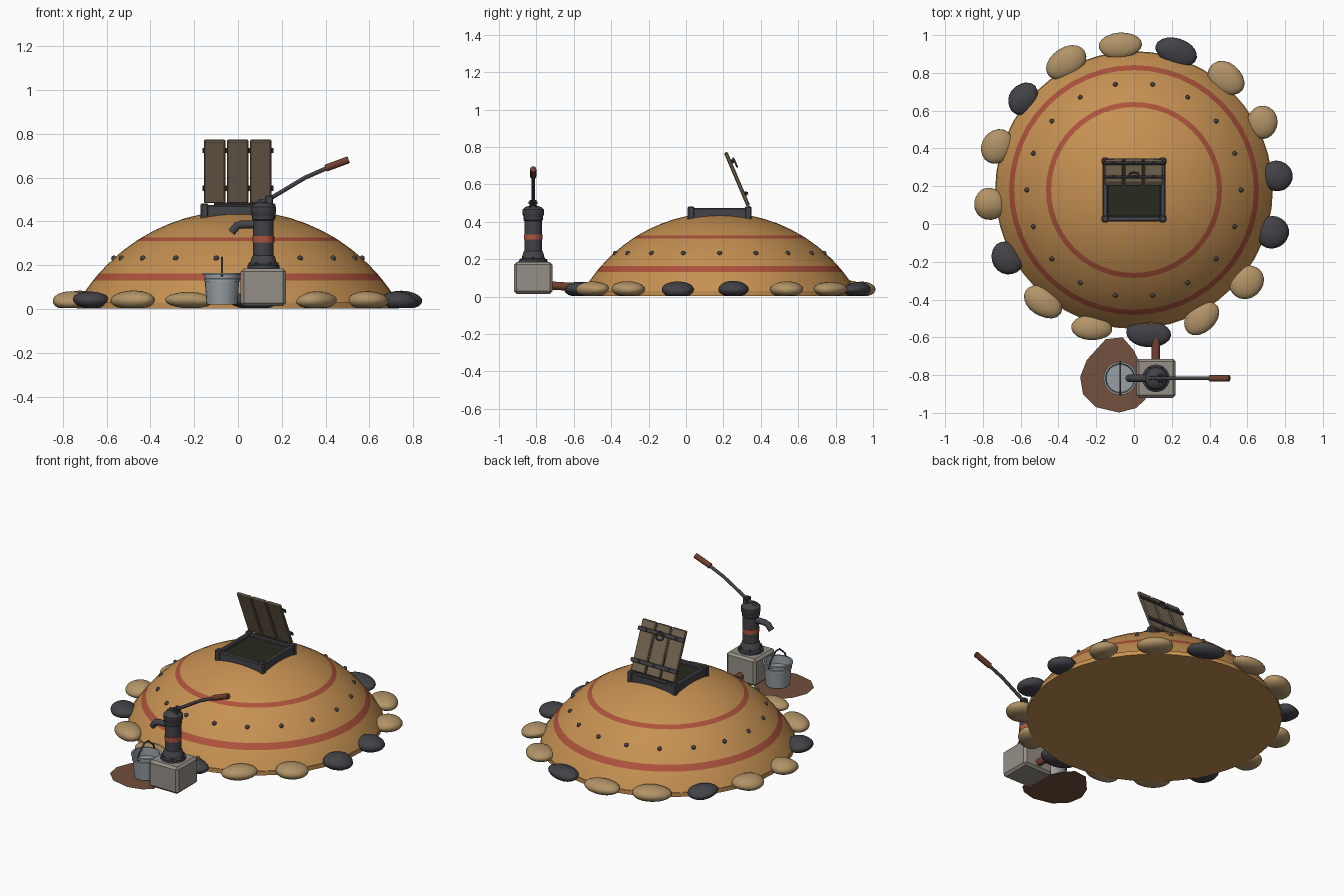
import bpy, bmesh, random
from math import sin, cos, pi, radians, sqrt
from mathutils import Vector, Matrix

random.seed(4)
old = bpy.data.objects.get("Cube")
if old:
    bpy.data.objects.remove(old)


def material(name, r, g, b, rough=0.8):
    m = bpy.data.materials.new(name)
    m.use_nodes = True
    m.diffuse_color = (r, g, b, 1)
    node = m.node_tree.nodes["Principled BSDF"]
    node.inputs["Base Color"].default_value = (r, g, b, 1)
    node.inputs["Roughness"].default_value = rough
    return m


GOLD = material("ochre clay", 0.565, 0.283, 0.085)
RED = material("red paint", 0.42, 0.085, 0.045)
TAN = material("tan stone", 0.445, 0.296, 0.138)
DARK = material("dark iron", 0.056, 0.054, 0.064)
WOOD = material("weathered wood", 0.18, 0.133, 0.082)
CONCRETE = material("concrete", 0.305, 0.275, 0.245)
MUD = material("wet mud", 0.171, 0.08, 0.047)
COPPER = material("red brown", 0.165, 0.05, 0.028)
STEEL = material("galvanised steel", 0.31, 0.342, 0.37)
HOLE = material("hatch shadow", 0.021, 0.023, 0.013)


def finish(bm, name, mats, loc=(0, 0, 0), angle=40):
    mesh = bpy.data.meshes.new(name)
    bm.to_mesh(mesh)
    bm.free()
    ob = bpy.data.objects.new(name, mesh)
    bpy.context.collection.objects.link(ob)
    ob.location = loc
    for m in mats:
        mesh.materials.append(m)
    smooth(ob, angle)
    return ob


def smooth(ob, angle=40):
    bpy.ops.object.select_all(action="DESELECT")
    ob.select_set(True)
    bpy.context.view_layer.objects.active = ob
    bpy.ops.object.shade_smooth_by_angle(angle=radians(angle))


def box(name, size, loc, mat, bevel=0.006, parent=None):
    bm = bmesh.new()
    bmesh.ops.create_cube(bm, size=1, matrix=Matrix.Diagonal((*size, 1)))
    if bevel:
        bmesh.ops.bevel(bm, geom=bm.edges[:], offset=bevel, segments=1, affect="EDGES")
    ob = finish(bm, name, [mat], loc, 25)
    ob.parent = parent
    return ob


def lathe(name, profile, loc, mats, segs=24, rule=None):
    """Spin (radius, height) points about z; rule(height) picks a material index."""
    bm = bmesh.new()
    rings = []
    for r, z in profile:
        if r == 0:
            rings.append([bm.verts.new((0, 0, z))] * segs)
        else:
            rings.append([bm.verts.new((r * cos(2 * pi * i / segs), r * sin(2 * pi * i / segs), z))
                          for i in range(segs)])
    for a, b in zip(rings, rings[1:]):
        for i in range(segs):
            j = (i + 1) % segs
            f = bm.faces.new(dict.fromkeys((a[i], a[j], b[j], b[i])))
            if rule:
                f.material_index = rule(f.calc_center_median().z)
    return finish(bm, name, mats, loc)


def tube(name, points, radius, mat, parent=None):
    cu = bpy.data.curves.new(name, "CURVE")
    cu.dimensions = "3D"
    cu.bevel_depth = radius
    cu.bevel_resolution = 3
    cu.use_fill_caps = True
    sp = cu.splines.new("POLY")
    sp.points.add(len(points) - 1)
    for p, co in zip(sp.points, points):
        p.co = (*co, 1)
    cu.materials.append(mat)
    ob = bpy.data.objects.new(name, cu)
    bpy.context.collection.objects.link(ob)
    bpy.ops.object.select_all(action="DESELECT")
    ob.select_set(True)
    bpy.context.view_layer.objects.active = ob
    bpy.ops.object.convert(target="MESH")
    ob = bpy.context.view_layer.objects.active
    smooth(ob)
    ob.parent = parent
    return ob


# Domed mound: a spherical cap with two painted bands
CY, BALL, SINK = 0.18, 0.845, 0.395
def cap_radius(z):
    return sqrt(BALL ** 2 - (z + SINK) ** 2)

bands = [(0.131, 0.163), (0.31, 0.327)]
heights = sorted([0.03, 0.06, 0.095, 0.2, 0.235, 0.27, 0.36, 0.39, 0.415, 0.435, 0.445]
                 + [z for band in bands for z in band])
lathe("mound", [(0, 0.004), (0.735, 0.004), (0.735, 0.03)] + [(cap_radius(z), z) for z in heights]
      + [(0, BALL - SINK)], (0, CY, 0), [GOLD, RED], 48,
      lambda z: int(any(lo < z < hi for lo, hi in bands)))

# Ring of rivets
for i in range(18):
    a = i * pi / 9
    bm = bmesh.new()
    bmesh.ops.create_uvsphere(bm, u_segments=10, v_segments=6, radius=0.013)
    r = cap_radius(0.232)
    finish(bm, "rivet", [DARK], (r * cos(a), CY + r * sin(a), 0.232))

# Ring of boulders, every third one dark
for i in range(16):
    a = radians(5.5 + 22.5 * i)
    bm = bmesh.new()
    bmesh.ops.create_icosphere(bm, subdivisions=3, radius=1)
    lumps = [(Vector([random.uniform(-1, 1) for _ in range(3)]).normalized(),
              random.uniform(-0.18, 0.14)) for _ in range(7)]
    for v in bm.verts:
        n = v.co.copy()
        v.co *= 1 + sum(s * max(0, n.dot(d)) ** 3 for d, s in lumps)
        v.co.z = max(v.co.z, -0.85)
    tangent, radial = 0.101 - 0.017 * cos(2 * a), 0.077 + 0.006 * cos(2 * a)
    bmesh.ops.scale(bm, verts=bm.verts, vec=(radial, tangent, 0.042))
    ob = finish(bm, "boulder", [TAN if i % 3 else DARK], (0.765 * cos(a), CY + 0.765 * sin(a), 0.04), 60)
    ob.rotation_euler.z = a + random.uniform(-0.2, 0.2)

# Hatch frame and shaft floor
for s in (-1, 1):
    box("hatch_side_rail", (0.03, 0.31, 0.065), (s * 0.152, CY, 0.442), DARK)
    box("hatch_end_rail", (0.31, 0.03, 0.065), (0, CY + s * 0.152, 0.442), DARK)
    for t in (-1, 1):
        box("hatch_corner", (0.036, 0.036, 0.08), (s * 0.153, CY + t * 0.153, 0.443), DARK)
box("hatch_floor", (0.285, 0.285, 0.01), (0, CY, 0.452), HOLE, 0)

# Open lid, leaning forward from the back hinge
lid = box("lid_hinge_bar", (0.22, 0.016, 0.016), (0, 0.337, 0.477), DARK, 0.003)
lid.rotation_euler.x = radians(23)
for x in (-0.107, -0.002, 0.103):
    box("lid_plank", (0.098, 0.02, 0.31), (x, 0, 0.165), WOOD, 0.005, lid)
for z in (0.075, 0.262):
    box("lid_strap", (0.325, 0.01, 0.024), (0, 0.015, z), DARK, 0.002, lid)
    for x in (-0.107, -0.002, 0.103):
        box("strap_bolt", (0.012, 0.008, 0.012), (x, 0.022, z), DARK, 0.002, lid)
ring = [(0.025 * cos(k * pi / 8), 0.026, 0.25 + 0.025 * sin(k * pi / 8)) for k in range(17)]
tube("lid_ring", ring, 0.005, DARK, lid)

# Hand pump on its plinth
PX, PY = 0.116, -0.817
box("pump_plinth", (0.207, 0.207, 0.17), (PX, PY, 0.1), CONCRETE, 0.014)
lathe("pump_body", [(0, 0.18), (0.073, 0.18), (0.073, 0.2), (0.062, 0.205), (0.052, 0.24), (0.047, 0.245),
                    (0.047, 0.405), (0.052, 0.41), (0.052, 0.43), (0.057, 0.437), (0.057, 0.465),
                    (0.045, 0.478), (0.02, 0.487), (0, 0.487)], (PX, PY, 0), [DARK])
lathe("pump_red_band", [(0.046, 0.305), (0.0495, 0.305), (0.0495, 0.333), (0.046, 0.333)],
      (PX, PY, 0), [RED])
for k in range(6):
    a = k * pi / 3
    box("flange_bolt", (0.014, 0.014, 0.012), (PX + 0.062 * cos(a), PY + 0.062 * sin(a), 0.207), DARK, 0.002)
tube("pump_spout", [(PX, PY, 0.387), (0.02, PY, 0.387), (-0.005, PY, 0.38), (-0.03, PY, 0.35)], 0.019, DARK)
for s in (-1, 1):
    box("handle_fork", (0.034, 0.01, 0.055), (0.142, PY + s * 0.014, 0.49), DARK, 0.003)
tube("handle_pin", [(0.142, PY - 0.024, 0.502), (0.142, PY + 0.024, 0.502)], 0.008, DARK)
tube("plunger_rod", [(0.1, PY, 0.47), (0.1, PY, 0.5)], 0.009, DARK)
tube("pump_handle", [(0.08, PY, 0.478), (0.142, PY, 0.502), (0.306, PY, 0.6), (0.42, PY, 0.65)], 0.01, DARK)
tube("handle_grip", [(0.4, PY, 0.643), (0.505, PY, 0.682)], 0.017, COPPER)

# Feed pipe into the mound
tube("feed_pipe", [(PX, -0.73, 0.06), (PX, -0.6, 0.052), (0.1, -0.55, 0.05), (0.06, -0.48, 0.05)],
     0.023, COPPER)

# Muddy patch
patch = [(-0.15, -0.61), (-0.06, -0.6), (0, -0.67), (0.06, -0.8), (0.06, -0.93), (0.01, -0.975),
         (-0.08, -0.998), (-0.2, -0.97), (-0.27, -0.9), (-0.285, -0.81), (-0.25, -0.72)]
bm = bmesh.new()
face = bm.faces.new([bm.verts.new((x, y, 0.017)) for x, y in reversed(patch)])
bmesh.ops.solidify(bm, geom=[face], thickness=0.004)
bmesh.ops.recalc_face_normals(bm, faces=bm.faces[:])
finish(bm, "mud_patch", [MUD])

# Bucket with rolled rim, hoop and bail
BX, BY = -0.073, -0.817
lathe("bucket", [(0, 0.022), (0.07, 0.022), (0.081, 0.155), (0.088, 0.155), (0.088, 0.166), (0.078, 0.166),
                 (0.074, 0.115), (0, 0.115)], (BX, BY, 0), [STEEL])
lathe("bucket_hoop", [(0.077, 0.125), (0.083, 0.127), (0.083, 0.137), (0.079, 0.139)], (BX, BY, 0), [STEEL])
tube("bucket_bail", [(BX, BY - 0.088, 0.15), (BX, BY - 0.072, 0.19), (BX, BY - 0.02, 0.235),
                     (BX, BY + 0.02, 0.235), (BX, BY + 0.072, 0.19), (BX, BY + 0.088, 0.15)], 0.005, DARK)
